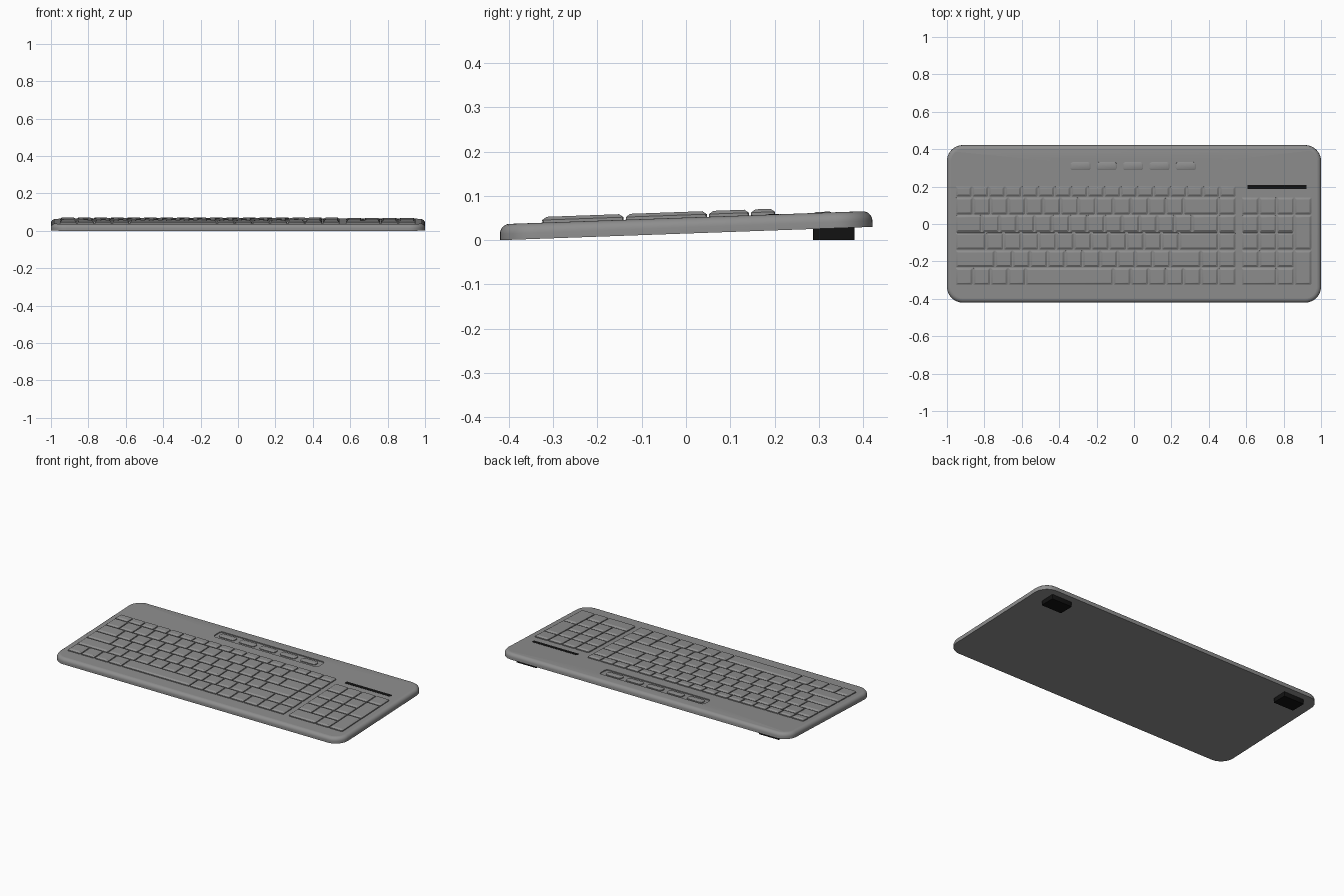
import bpy, bmesh, math
from mathutils import Matrix

if "Cube" in bpy.data.objects:
    bpy.data.objects.remove(bpy.data.objects["Cube"])

T = 0.036                                    # body thickness
TILT = Matrix.Translation((0, 0.001, 0.015)) @ Matrix.Rotation(math.atan(0.03 / 0.84), 4, 'X')


def material(name, v):
    m = bpy.data.materials.new(name)
    m.diffuse_color = (v, v, v, 1)
    m.use_nodes = True
    m.node_tree.nodes["Principled BSDF"].inputs["Base Color"].default_value = m.diffuse_color
    return m


grey = material("dark_grey_plastic", 0.27)
black = material("black_plastic", 0.006)


def ring(x0, x1, y0, y1, r, z, seg):
    """Points of a rounded rectangle, anticlockwise."""
    pts = []
    for i, (cx, cy) in enumerate([(x1 - r, y1 - r), (x0 + r, y1 - r), (x0 + r, y0 + r), (x1 - r, y0 + r)]):
        for k in range(seg + 1):
            a = math.pi / 2 * (i + k / seg)
            pts.append((cx + r * math.cos(a), cy + r * math.sin(a), z))
    return pts


def add_slab(bm, box, r, levels, seg):
    """Closed rounded slab from (inset, z) levels, bottom to top."""
    x0, x1, y0, y1 = box
    loops = [[bm.verts.new(p) for p in ring(x0 + i, x1 - i, y0 + i, y1 - i, max(r - i, 0.002), z, seg)]
             for i, z in levels]
    n = len(loops[0])
    for a, b in zip(loops, loops[1:]):
        for k in range(n):
            bm.faces.new((a[k], a[(k + 1) % n], b[(k + 1) % n], b[k]))
    bm.faces.new(loops[0][::-1])
    bm.faces.new(loops[-1])


def make(name, boxes, r, levels, seg=3, mat=grey, matrix=TILT):
    bm = bmesh.new()
    for b in boxes:
        add_slab(bm, b, r, levels, seg)
    me = bpy.data.meshes.new(name)
    bm.to_mesh(me)
    bm.free()
    me.transform(matrix)
    me.materials.append(mat)
    me.shade_smooth()
    me.set_sharp_from_angle(angle=math.radians(30))
    ob = bpy.data.objects.new(name, me)
    bpy.context.collection.objects.link(ob)
    return ob


# Body with a rounded upper edge
R = 0.022
edge = [(0, 0)] + [(R * (1 - math.cos(a)), T - R + R * math.sin(a))
                   for a in [math.pi / 2 * k / 6 for k in range(7)]]
body = make("body", [(-1, 1, -0.421, 0.421)], 0.085, edge, 10)

# Recessed tray for the shortcut buttons, cut and then re-shaded
cutter = make("tray_cutter", [(-0.362, 0.361, 0.27, 0.346)], 0.018, [(0, T - 0.006), (0, T + 0.02)], 5)
cut = body.modifiers.new("tray", 'BOOLEAN')
cut.operation, cut.solver, cut.object = 'DIFFERENCE', 'EXACT', cutter
body.data = bpy.data.meshes.new_from_object(body.evaluated_get(bpy.context.evaluated_depsgraph_get()))
body.modifiers.clear()
bpy.data.objects.remove(cutter)
body.data.shade_smooth()
body.data.set_sharp_from_angle(angle=math.radians(30))
# The broad top stays flat: split its shading from the rounded edge
bm = bmesh.new()
bm.from_mesh(body.data)
for f in bm.faces:
    if f.calc_area() > 0.3:
        for e in f.edges:
            e.smooth = False
bm.to_mesh(body.data)
bm.free()

make("shortcut_buttons", [(c - 0.054, c + 0.054, 0.288, 0.331) for c in (-0.286, -0.146, -0.005, 0.136, 0.277)],
     0.014, [(0, T - 0.008), (0, T - 0.001), (0.006, T + 0.002)], 4)

# Keys: row edges and widths in key units
KEY = [(0, T - 0.002), (0, T + 0.006), (0.01, T + 0.013)]
G = 0.0025                                   # half gap between keys
X0, U = -0.955, 1.5 / 16
Y = [0.204, 0.145, 0.05, -0.044, -0.138, -0.232, -0.327]
rows = [
    [16 / 17] * 17,
    [1] * 13 + [2, 1],
    [1.5] + [1] * 12 + [1.5, 1],
    [1.75] + [1] * 11 + [2.25, 1],
    [2.25] + [1] * 10 + [1.75, 1, 1],
    [1] * 4 + [5] + [1] * 7,
]
for i, widths in enumerate(rows):
    x, boxes = X0, []
    for w in widths:
        boxes.append((x + G, x + w * U - G, Y[i + 1] + G, Y[i] - G))
        x += w * U
    make(f"key_row_{i + 1}", boxes, 0.006, KEY)

# Number pad: (column, columns wide, row, rows tall)
pad = [(c, 1, r, 1) for r in range(1, 5) for c in range(3)]
pad += [(3, 1, 1, 1), (3, 1, 2, 2), (3, 1, 4, 2), (0, 2, 5, 1), (2, 1, 5, 1)]
PX, PU = 0.574, 0.0942
make("number_pad", [(PX + c * PU + G, PX + (c + w) * PU - G, Y[r + h] + G, Y[r] - G) for c, w, r, h in pad],
     0.006, KEY)

# Dark indicator strip above the number pad
make("indicator_strip", [(0.607, 0.922, 0.187, 0.21)], 0.003, [(0, T - 0.002), (0, T + 0.001)], 2, black)

# Rear feet, flat on the ground
for side, s in (("left", -1), ("right", 1)):
    c = 0.84 * s
    make(f"{side}_foot", [(c - 0.07, c + 0.07, 0.287, 0.381)], 0.003, [(0, 0), (0, 0.033)], 2, black, Matrix())
